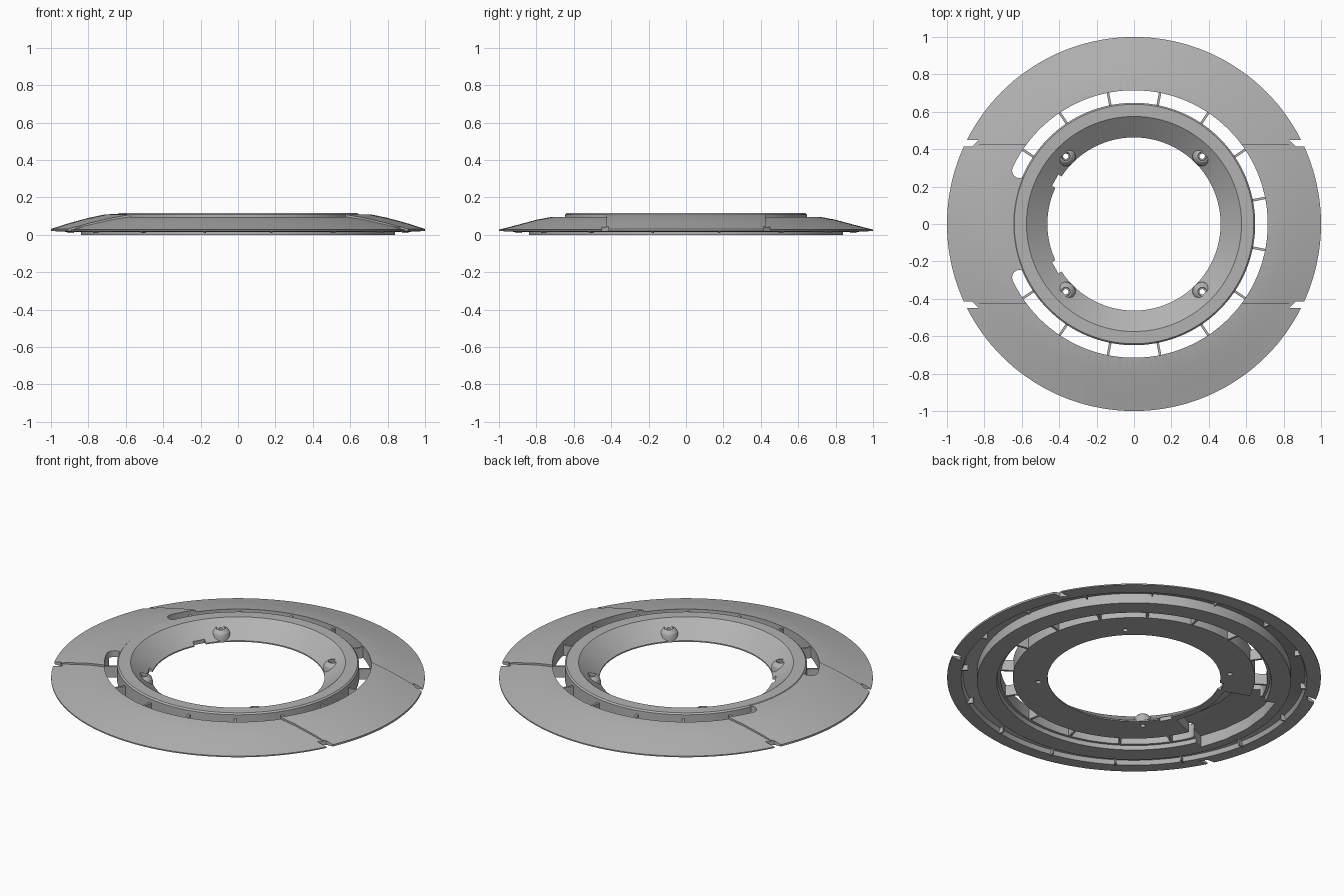
import bpy, bmesh
from math import pi, cos, sin, radians
from mathutils import Matrix

if "Cube" in bpy.data.objects:
    bpy.data.objects.remove(bpy.data.objects["Cube"], do_unlink=True)

gray = bpy.data.materials.new("plain_gray")
gray.use_nodes = True
color = (0.45, 0.45, 0.45, 1)
gray.diffuse_color = color
gray.node_tree.nodes["Principled BSDF"].inputs["Base Color"].default_value = color


def finish(name, bm):
    bmesh.ops.recalc_face_normals(bm, faces=bm.faces)
    mesh = bpy.data.meshes.new(name)
    bm.to_mesh(mesh)
    bm.free()
    mesh.materials.append(gray)
    ob = bpy.data.objects.new(name, mesh)
    bpy.context.collection.objects.link(ob)
    return ob


def lathe(name, profile, start=0, end=360, steps=144):
    """Revolve a closed (radius, height) profile, fully or through a sector."""
    bm = bmesh.new()
    full = end - start == 360
    rings = []
    for i in range(steps if full else steps + 1):
        a = radians(start + (end - start) * i / steps)
        rings.append([bm.verts.new((r * cos(a), r * sin(a), z)) for r, z in profile])
    n = len(profile)
    for i in range(steps):
        p, q = rings[i], rings[(i + 1) % len(rings)]
        for j in range(n):
            k = (j + 1) % n
            bm.faces.new((p[j], p[k], q[k], q[j]))
    if not full:
        bm.faces.new(rings[0])
        bm.faces.new(rings[-1])
    return finish(name, bm)


def prism(name, outline, low, high):
    bm = bmesh.new()
    a = [bm.verts.new((x, y, low)) for x, y in outline]
    b = [bm.verts.new((x, y, high)) for x, y in outline]
    bm.faces.new(a)
    bm.faces.new(b)
    for i in range(len(a)):
        j = (i + 1) % len(a)
        bm.faces.new((a[i], a[j], b[j], b[i]))
    return finish(name, bm)


def radial_boxes(name, angles, r0, r1, width, low, high):
    """Boxes pointing outward at the given angles, in one object."""
    bm = bmesh.new()
    for a in angles:
        m = (Matrix.Rotation(radians(a), 4, "Z")
             @ Matrix.Translation(((r0 + r1) / 2, 0, (low + high) / 2))
             @ Matrix.Diagonal((r1 - r0, width, high - low, 1)))
        bmesh.ops.create_cube(bm, size=1, matrix=m)
    return finish(name, bm)


def carve(ob, cutter, operation="DIFFERENCE"):
    mod = ob.modifiers.new("carve", "BOOLEAN")
    mod.operation = operation
    mod.solver = "EXACT"
    mod.object = cutter
    bpy.context.view_layer.update()
    dg = bpy.context.evaluated_depsgraph_get()
    mesh = bpy.data.meshes.new_from_object(ob.evaluated_get(dg))
    ob.modifiers.clear()
    ob.data = mesh


# Outer flange with underside channel and skirt
crown = [(0.63, 0.100), (0.715, 0.096), (0.8, 0.080), (0.9, 0.053), (1.0, 0.027)]
flange = lathe("outer_flange", crown + [
    (1.0, 0.02), (0.925, 0.016), (0.915, 0.040), (0.84, 0.058),
    (0.84, 0.0), (0.735, 0.0), (0.73, 0.024), (0.63, 0.024)])

# Raised band across the middle of the flange
raised = [(0.63, 0.113), (0.715, 0.108), (0.8, 0.090), (0.9, 0.063), (1.0, 0.031)]
band = lathe("raised_band", raised + [(r, z - 0.004) for r, z in reversed(crown)])

# Inner ring with its sloping funnel wall
inner = lathe("inner_ring", [(0.575, 0.115), (0.64, 0.115), (0.648, 0.107),
                             (0.648, 0.02), (0.463, 0.02), (0.463, 0.027)])

# Cutters
strip = prism("strip_cutter", [(-2, -0.425), (2, -0.425), (2, 0.425), (-2, 0.425)], -1, 1)

mid, half, sweep = 0.675, 0.04, 155
outline = []
for i in range(97):
    a = radians(-sweep + 2 * sweep * i / 96)
    outline.append(((mid + half) * cos(a), (mid + half) * sin(a)))


def slot_end(sign):
    t = radians(sign * sweep)
    points = []
    for i in range(1, 8):
        b = t + sign * pi * i / 8 + (0 if sign > 0 else pi) - (0 if sign > 0 else pi)
        points.append((mid * cos(t) + half * cos(b), mid * sin(t) + half * sin(b)))
    return points


outline += slot_end(1)
for i in range(97):
    a = radians(sweep - 2 * sweep * i / 96)
    outline.append(((mid - half) * cos(a), (mid - half) * sin(a)))
outline += slot_end(-1)[::-1]
slot = prism("slot_cutter", outline, -1, 1)

notches = [prism("notch_cutter", [(sx * x, sy * y) for x, y in
                                  ((1.1, 0.45), (0.83, 0.45), (0.865, 0.415), (1.1, 0.415))], -1, 1)
           for sx in (-1, 1) for sy in (-1, 1)]
pocket = lathe("pocket_cutter", [(0.505, -0.05), (0.505, 0.035), (0.59, 0.085),
                                 (0.64, 0.075), (0.79, 0.068), (0.79, -0.05)], 157, 203, 4)
edge_notch = radial_boxes("edge_notch_cutter", (151, 209), 0.4, 0.482, 0.07, -0.1, 0.2)

carve(band, strip, "INTERSECT")
for part in (flange, band):
    carve(part, slot)
    for notch in notches:
        carve(part, notch)
carve(flange, pocket)
carve(inner, pocket)
carve(inner, edge_notch)

# Ribs bridging the slot, and small ribs in the underside channel
spokes = [11.25 + 22.5 * i for i in range(16)]
ribs = radial_boxes("slot_ribs", [a for a in spokes if abs(a - 180) > 20],
                    0.64, 0.722, 0.013, 0.022, 0.085)
ticks = radial_boxes("channel_ribs", spokes, 0.895, 0.93, 0.008, 0.010, 0.045)

# Screw bosses on the funnel wall, each with a through hole
parts = [flange, band, inner, ribs, ticks]
for sx in (-1, 1):
    for sy in (-1, 1):
        spot = (sx * 0.365, sy * 0.362, 0)
        hole = lathe("hole_cutter", [(0, -0.1), (0.014, -0.1), (0.014, 0.2), (0, 0.2)], steps=24)
        bmesh_mesh = bmesh.new()
        bmesh.ops.create_cone(bmesh_mesh, cap_ends=True, segments=24, radius1=0.014,
                              radius2=0.014, depth=0.4)
        bpy.data.objects.remove(hole, do_unlink=True)
        hole = finish("hole_cutter", bmesh_mesh)
        hole.location = spot
        carve(inner, hole)
        bpy.data.objects.remove(hole, do_unlink=True)
        boss = lathe("screw_boss", [(0.014, 0.021), (0.052, 0.021), (0.052, 0.045), (0.046, 0.064),
                                    (0.032, 0.079), (0.024, 0.081), (0.022, 0.068), (0.014, 0.068)],
                     steps=32)
        boss.location = spot
        parts.append(boss)

for cutter in [strip, slot, pocket, edge_notch] + notches:
    bpy.data.objects.remove(cutter, do_unlink=True)

# Smooth shading with sharp edges kept
bpy.ops.object.select_all(action="DESELECT")
for part in parts:
    part.select_set(True)
bpy.context.view_layer.objects.active = flange
bpy.ops.object.shade_smooth_by_angle(angle=radians(25))
